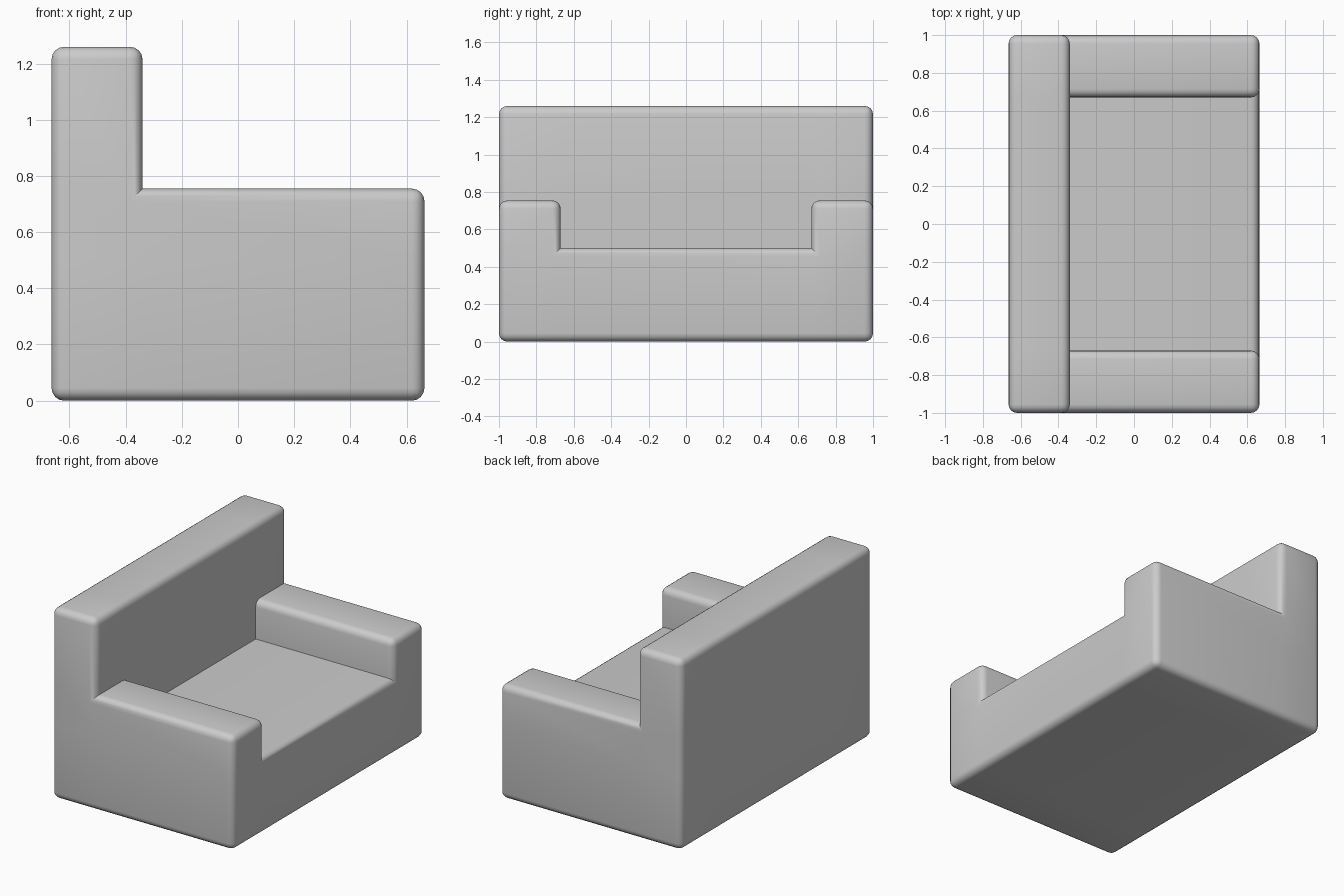
import bpy, bmesh, math

cube = bpy.data.objects.get("Cube")
if cube:
    bpy.data.objects.remove(cube, do_unlink=True)

# Cut planes of the armchair: back | seat depth, arm | seat | arm, seat, arm and back heights
XS = [-0.664, -0.34, 0.664]
YS = [-1.0, -0.67, 0.67, 1.0]
ZS = [0.0, 0.5, 0.755, 1.26]
CUTS = (XS, YS, ZS)


def solid(cell):
    """Whether a block of the chair fills this cell."""
    i, j, k = cell
    if i not in (0, 1) or j not in (0, 1, 2) or k < 0:
        return False
    layers = 3 if i == 0 else (1 if j == 1 else 2)
    return k < layers


# Outer shell of the stepped block
bm = bmesh.new()
corners = {}


def vert(key):
    if key not in corners:
        corners[key] = bm.verts.new([CUTS[a][key[a]] for a in range(3)])
    return corners[key]


for cell in [(i, j, k) for i in range(2) for j in range(3) for k in range(3)]:
    if not solid(cell):
        continue
    for axis in range(3):
        for side in (0, 1):
            beside = list(cell)
            beside[axis] += 2 * side - 1
            if solid(beside):
                continue
            u, v = (axis + 1) % 3, (axis + 2) % 3
            ring = []
            for du, dv in ((0, 0), (1, 0), (1, 1), (0, 1)):
                key = list(cell)
                key[axis] += side
                key[u] += du
                key[v] += dv
                ring.append(vert(tuple(key)))
            bm.faces.new(ring if side else ring[::-1])

bmesh.ops.dissolve_limit(bm, angle_limit=math.radians(1), verts=bm.verts[:], edges=bm.edges[:])
bmesh.ops.recalc_face_normals(bm, faces=bm.faces[:])

# Round the outer edges, keep the inner creases sharp
outer = [e for e in bm.edges if len(e.link_faces) == 2 and e.calc_face_angle_signed() > 0.5]
bmesh.ops.bevel(bm, geom=outer, offset=0.045, offset_type='OFFSET', segments=4,
                profile=0.5, affect='EDGES', clamp_overlap=True)
bmesh.ops.recalc_face_normals(bm, faces=bm.faces[:])

mesh = bpy.data.meshes.new("armchair_body")
bm.to_mesh(mesh)
bm.free()
chair = bpy.data.objects.new("armchair_body", mesh)
bpy.context.collection.objects.link(chair)

# Plain grey upholstery
grey = bpy.data.materials.new("light_grey")
grey.use_nodes = True
colour = (0.6, 0.6, 0.6, 1.0)
grey.diffuse_color = colour
grey.node_tree.nodes["Principled BSDF"].inputs["Base Color"].default_value = colour
mesh.materials.append(grey)

# Smooth shading
bpy.ops.object.select_all(action='DESELECT')
chair.select_set(True)
bpy.context.view_layer.objects.active = chair
bpy.ops.object.shade_smooth_by_angle(angle=math.radians(35))
